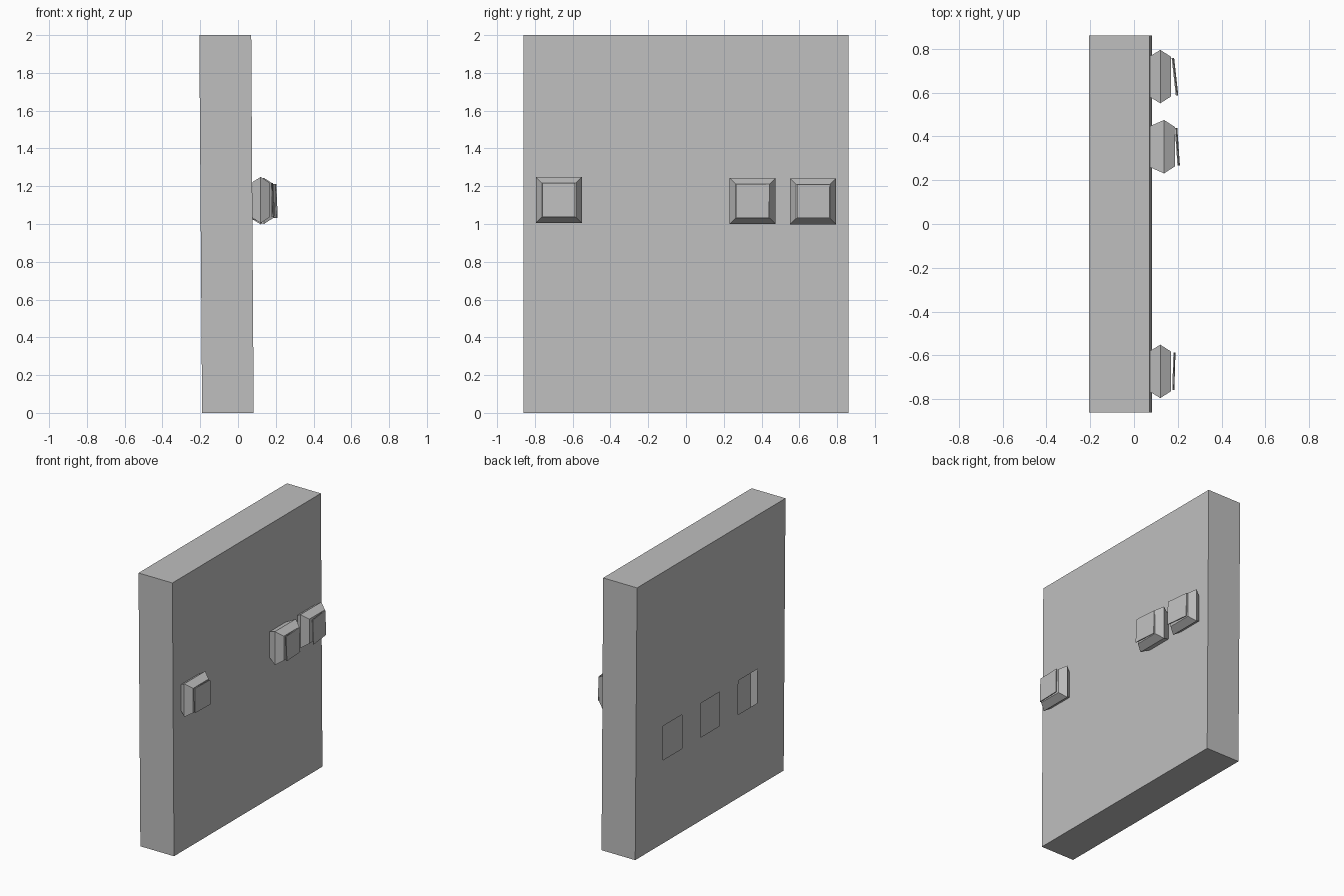
import bpy, bmesh
from mathutils import Vector

if "Cube" in bpy.data.objects:
    bpy.data.objects.remove(bpy.data.objects["Cube"], do_unlink=True)

grey = bpy.data.materials.new("plain grey")
grey.use_nodes = True
colour = (0.52, 0.52, 0.52, 1)
grey.diffuse_color = colour
grey.node_tree.nodes["Principled BSDF"].inputs["Base Color"].default_value = colour


def finish(bm, name):
    mesh = bpy.data.meshes.new(name)
    bm.to_mesh(mesh)
    bm.free()
    mesh.materials.append(grey)
    obj = bpy.data.objects.new(name, mesh)
    bpy.context.collection.objects.link(obj)
    return obj


# Hollow slab, leaning very slightly, with three openings in its -x wall
bm = bmesh.new()
bmesh.ops.create_cube(bm, size=1)
for v in bm.verts:
    top = v.co.z > 0
    back = v.co.x < 0
    v.co.x = (-0.205 if top else -0.19) if back else (0.07 if top else 0.083)
    v.co.y *= 1.72
    v.co.z = 2 if top else 0

openings = [-0.435, 0.0, 0.435]
half_w, low, high = 0.11, 0.615, 0.865


def cut(point, normal):
    wall = [f for f in bm.faces if f.normal.x < -0.9]
    edges = {e for f in wall for e in f.edges}
    verts = {v for f in wall for v in f.verts}
    bmesh.ops.bisect_plane(bm, geom=list(verts) + list(edges) + wall,
                           plane_co=point, plane_no=normal)
    bm.normal_update()


bm.normal_update()
for z in (low, high):
    cut((0, 0, z), (0, 0, 1))
for y in openings:
    for side in (-half_w, half_w):
        cut((0, y + side, 0), (0, 1, 0))
holes = []
for f in bm.faces:
    c = f.calc_center_median()
    if f.normal.x < -0.9 and low < c.z < high and any(abs(c.y - y) < half_w for y in openings):
        holes.append(f)
bmesh.ops.delete(bm, geom=holes, context="FACES")
finish(bm, "hollow_slab")


# Button: square rings that widen to the middle and narrow to the front
def button(name, y, z, mid):
    bm = bmesh.new()
    rings = []
    for x, half in ((0.076, 0.095), (mid, 0.122), (mid + 0.05, 0.09)):
        rings.append([bm.verts.new((x, y + a * half, z + b * half))
                      for a, b in ((-1, -1), (1, -1), (1, 1), (-1, 1))])
    for r, s in zip(rings, rings[1:]):
        for i in range(4):
            j = (i + 1) % 4
            bm.faces.new((r[i], r[j], s[j], s[i]))
    bm.faces.new(rings[-1])
    bm.faces.new(rings[0][::-1])
    bmesh.ops.recalc_face_normals(bm, faces=bm.faces)
    finish(bm, name)


# Thin loose cap in front of a button, tilted by a slope along y and along z
def cap(name, y, z, x, slope_y, slope_z):
    bm = bmesh.new()
    bmesh.ops.create_cube(bm, size=1)
    for v in bm.verts:
        dy, dz = v.co.y * 0.172, v.co.z * 0.178
        v.co = Vector((x + v.co.x * 0.006 + dy * slope_y + dz * slope_z, y + dy, z + dz))
    finish(bm, name)


for label, y, z, mid, x, slope_y, slope_z in (
        ("front", -0.673, 1.127, 0.12, 0.182, 0.03, -0.02),
        ("middle", 0.353, 1.122, 0.137, 0.198, -0.07, -0.03),
        ("rear", 0.673, 1.12, 0.12, 0.187, -0.11, -0.03)):
    button(label + "_button", y, z, mid)
    cap(label + "_button_cap", y, z, x, slope_y, slope_z)
